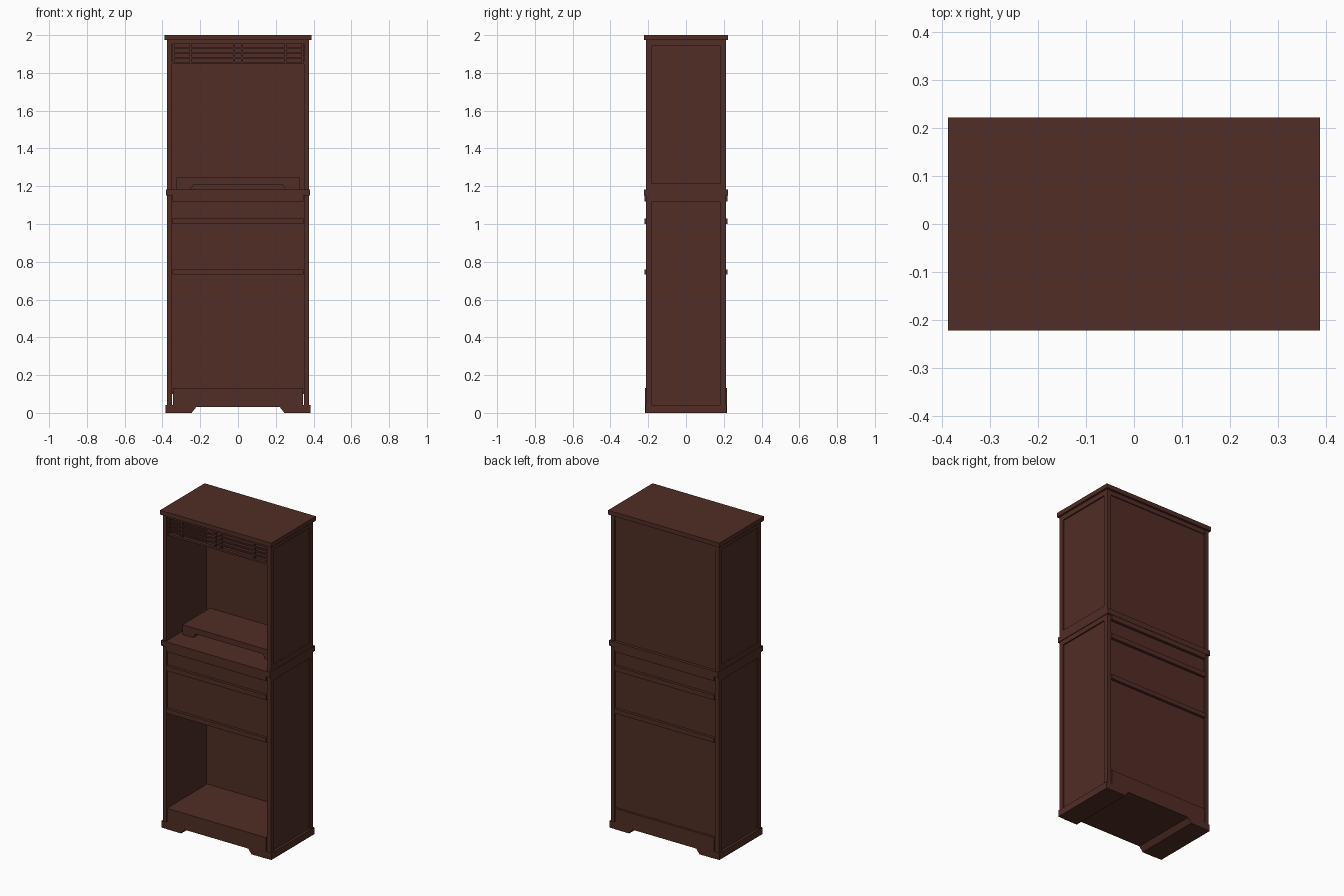
import bpy, bmesh

if "Cube" in bpy.data.objects:
    bpy.data.objects.remove(bpy.data.objects["Cube"])

wood = bpy.data.materials.new("dark brown wood")
wood.diffuse_color = (0.082, 0.026, 0.018, 1)
wood.use_nodes = True
wood.node_tree.nodes["Principled BSDF"].inputs["Base Color"].default_value = wood.diffuse_color


def finish(name, bm):
    bmesh.ops.recalc_face_normals(bm, faces=bm.faces)
    me = bpy.data.meshes.new(name)
    bm.to_mesh(me)
    bm.free()
    me.materials.append(wood)
    ob = bpy.data.objects.new(name, me)
    bpy.context.collection.objects.link(ob)
    return ob


def box(name, x0, x1, y0, y1, z0, z1):
    bm = bmesh.new()
    bmesh.ops.create_cube(bm, size=1)
    for v in bm.verts:
        v.co.x = x0 if v.co.x < 0 else x1
        v.co.y = y0 if v.co.y < 0 else y1
        v.co.z = z0 if v.co.z < 0 else z1
    return finish(name, bm)


def arched_base(name, w, foot, arch, y0, y1, z0, za, z1):
    """Block with a sloped cut-out between its feet, extruded along y."""
    half = [(w, z1), (w, z0), (foot, z0), (arch, za)]
    pts = half + [(-x, z) for x, z in reversed(half)]
    bm = bmesh.new()
    f = bm.faces.new([bm.verts.new((x, y0, z)) for x, z in pts])
    g = bmesh.ops.extrude_face_region(bm, geom=[f])
    for v in g["geom"]:
        if isinstance(v, bmesh.types.BMVert):
            v.co.y = y1
    return finish(name, bm)


# Top board and middle ledge
box("top_board", -.388, .388, -.222, .222, 1.973, 2)
box("middle_ledge", -.38, .38, -.222, .222, 1.15, 1.183)

# Base with arched skirt, running front to back
arched_base("base_skirt", .345, .245, .222, -.216, .216, 0, .03, .132)

for s, side in ((-1, "left"), (1, "right")):
    def sbox(name, a, b, *r):
        return box(f"{side}_{name}", min(s*a, s*b), max(s*a, s*b), *r)
    # Side feet, panels, posts and rails
    sbox("side_foot", .345, .383, -.214, .214, 0, .042)
    for tier, z0, z1, r0, r1 in (("lower", .042, 1.15, .042, 1.12),
                                 ("upper", 1.183, 1.973, 1.215, 1.942)):
        sbox(tier + "_side_panel", .35, .368, -.185, .185, z0, z1)
        sbox(tier + "_front_post", .35, .376, -.211, -.181, z0, z1)
        sbox(tier + "_back_post", .35, .376, .181, .211, z0, z1)
        sbox(tier + "_top_rail", .36, .376, -.181, .181, r1, z1)
        if r0 > z0:
            sbox(tier + "_bottom_rail", .36, .376, -.181, .181, z0, r0)

# Back panels and upper back rail
box("lower_back_panel", -.352, .352, .185, .203, .1, 1.15)
box("upper_back_panel", -.352, .352, .185, .203, 1.183, 1.973)
box("upper_back_rail", -.35, .35, .2, .209, 1.945, 1.973)

# Drawer block behind closed fronts
box("drawer_block", -.351, .351, -.203, .186, .74, 1.15)

# Protruding strips on front and back
for n, z0, z1 in (("upper_strip", 1.12, 1.15), ("drawer_strip", 1.0, 1.03),
                  ("lower_strip", .732, .76)):
    box("front_" + n, -.348, .348, -.22, -.195, z0, z1)
    box("back_" + n, -.348, .348, .195, .22, z0, z1)

# Raised stand inside the upper niche
arched_base("niche_stand", .325, .25, .235, -.088, .187, 1.182, 1.21, 1.245)

# Lattice under the top board
box("lattice_top_rail", -.35, .35, -.205, -.185, 1.955, 1.974)
box("lattice_bottom_rail", -.35, .35, -.205, -.185, 1.846, 1.858)
for i in range(3):
    z = 1.881 + .025 * i
    box(f"lattice_slat_{i + 1}", -.35, .35, -.201, -.189, z - .004, z + .004)
for i, x in enumerate((-.342, -.252, -.021, .021, .252, .342)):
    box(f"lattice_upright_{i + 1}", x - .005, x + .005, -.203, -.187, 1.85, 1.96)
